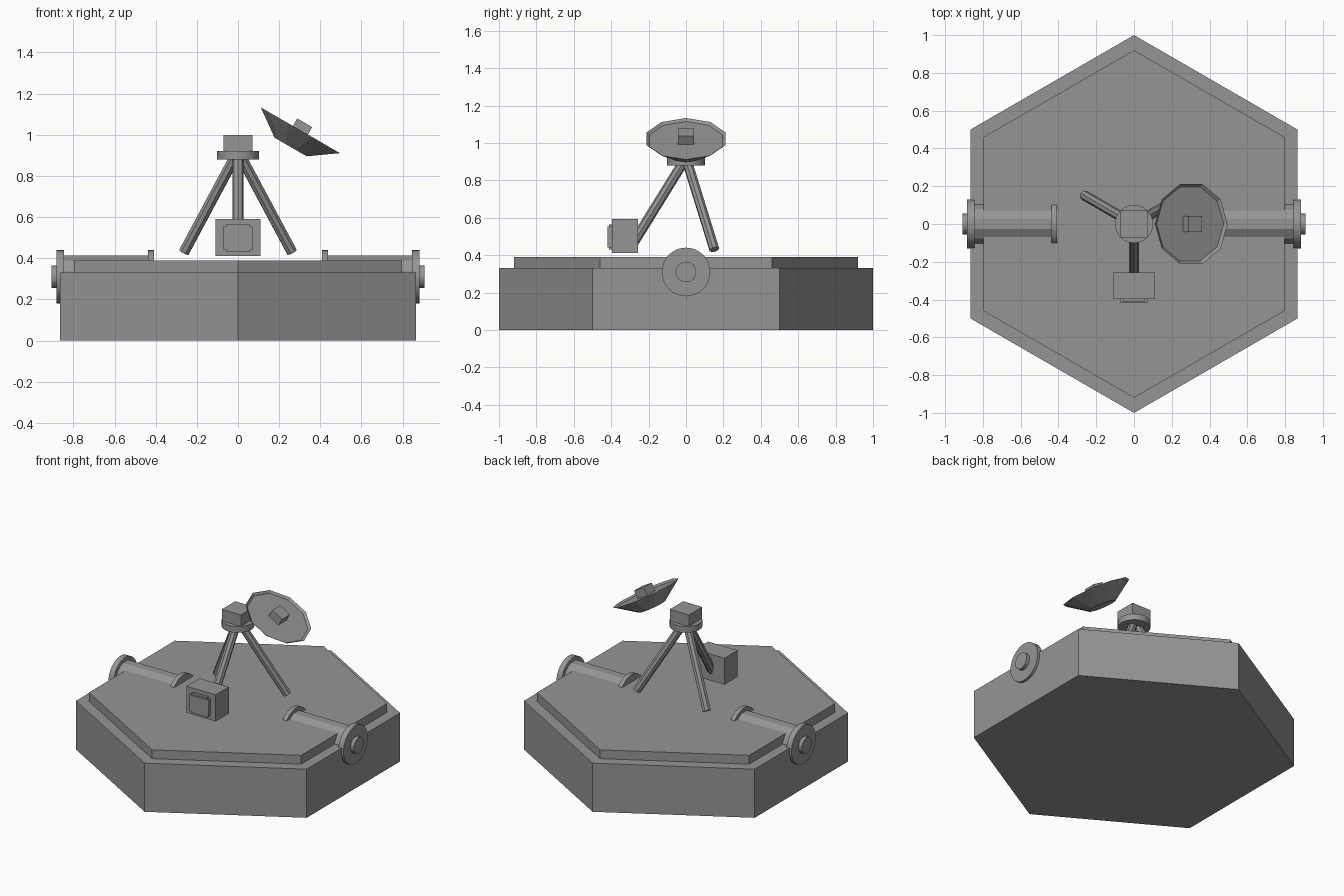
import bpy, bmesh
from math import radians, pi
from mathutils import Vector, Matrix

old = bpy.data.objects.get("Cube")
if old:
    bpy.data.objects.remove(old, do_unlink=True)

GREY = (0.3, 0.3, 0.3, 1)
grey = bpy.data.materials.new("plain grey")
grey.use_nodes = True
grey.diffuse_color = GREY
grey.node_tree.nodes["Principled BSDF"].inputs["Base Color"].default_value = GREY


def finish(name, bm, smooth=False):
    bmesh.ops.recalc_face_normals(bm, faces=bm.faces)
    mesh = bpy.data.meshes.new(name)
    bm.to_mesh(mesh)
    bm.free()
    mesh.materials.append(grey)
    obj = bpy.data.objects.new(name, mesh)
    bpy.context.collection.objects.link(obj)
    if smooth:
        bpy.ops.object.select_all(action='DESELECT')
        obj.select_set(True)
        bpy.context.view_layer.objects.active = obj
        bpy.ops.object.shade_smooth_by_angle(angle=radians(25))
    return obj


def box(name, size, matrix):
    bm = bmesh.new()
    bmesh.ops.create_cube(bm, size=1, matrix=matrix @ Matrix.Diagonal((*size, 1)))
    return finish(name, bm)


def rod(name, start, end, radius, sides, turn=0, smooth=False):
    """Capped prism or cylinder between two points."""
    a, b = Vector(start), Vector(end)
    axis = b - a
    place = Matrix.Translation((a + b) / 2) @ axis.to_track_quat('Z', 'Y').to_matrix().to_4x4()
    bm = bmesh.new()
    bmesh.ops.create_cone(bm, cap_ends=True, segments=sides, radius1=radius, radius2=radius,
                          depth=axis.length, matrix=place @ Matrix.Rotation(turn, 4, 'Z'))
    return finish(name, bm, smooth)


def lathe(name, profile, sides, matrix):
    """Closed turned shape from (radius, height) rings."""
    bm = bmesh.new()
    rings = []
    for r, z in profile:
        rings.append([bm.verts.new(matrix @ (Matrix.Rotation(2 * pi * i / sides, 3, 'Z') @ Vector((r, 0, z))))
                      for i in range(sides)])
    for low, high in zip(rings, rings[1:]):
        for i in range(sides):
            j = (i + 1) % sides
            bm.faces.new((low[i], low[j], high[j], high[i]))
    bm.faces.new(rings[0])
    bm.faces.new(rings[-1])
    return finish(name, bm)


# Hexagonal base and raised deck
lathe("base", [(1, 0), (1, 0.33)], 6, Matrix.Rotation(pi / 2, 4, 'Z'))
lathe("deck", [(0.92, 0.33), (0.92, 0.39)], 6, Matrix.Rotation(pi / 2, 4, 'Z'))

# Half-sunk pipes with flanges on both sides
PIPE_Z = 0.31
for side, s in (("left", 1), ("right", -1)):
    for part, x0, x1, r, n in (("pipe", 0.42, 0.86, 0.107, 12), ("inner_collar", 0.408, 0.437, 0.13, 32),
                               ("flange", 0.845, 0.883, 0.13, 32), ("flange_cap", 0.88, 0.907, 0.055, 24)):
        rod(f"{side}_{part}", (s * x0, 0, PIPE_Z), (s * x1, 0, PIPE_Z), r, n,
            turn=pi / 12 if n == 12 else 0, smooth=n > 12)

# Tripod legs and head
for i, name in enumerate(("left_leg", "right_leg", "front_leg")):
    foot = Matrix.Rotation(radians(30 + 120 * i), 3, 'Z') @ Vector((0.303, 0, 0.43))
    rod(name, foot, (0, 0, 0.92), 0.027, 8)
rod("head_plate", (0, 0, 0.88), (0, 0, 0.922), 0.101, 24, smooth=True)
box("head_block", (0.143, 0.143, 0.08), Matrix.Translation((0, 0, 0.96)))

# Instrument box with a notched front panel
box("instrument_box", (0.22, 0.14, 0.18), Matrix.Translation((0, -0.326, 0.502)))
box("panel_wide", (0.144, 0.026, 0.112), Matrix.Translation((0, -0.406, 0.498)))
box("panel_tall", (0.116, 0.02, 0.134), Matrix.Translation((0, -0.403, 0.498)))

# Tilted ten-sided dish with a shallow recess and a feed block
tilt = Matrix.Translation((0.303, 0, 1.022)) @ Matrix.Rotation(radians(30), 4, 'Y')
lathe("dish", [(0.09, -0.094), (0.222, 0), (0.206, -0.012)], 10, tilt)
box("dish_feed", (0.084, 0.084, 0.056), tilt @ Matrix.Translation((0, 0, 0.014)))
